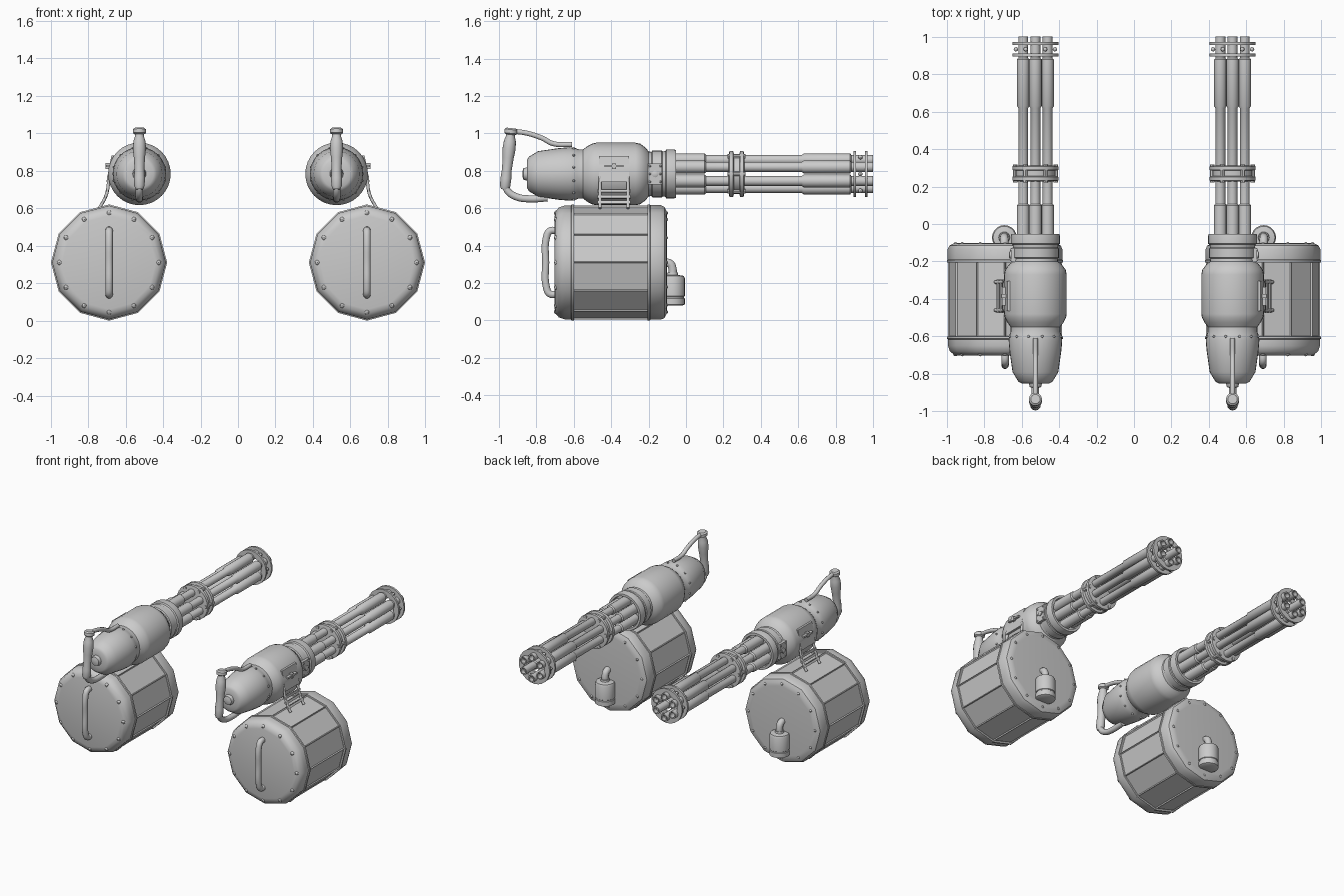
import bpy, bmesh
from math import pi, sin, cos, radians
from mathutils import Matrix, Vector

if "Cube" in bpy.data.objects:
    bpy.data.objects.remove(bpy.data.objects["Cube"])

GX, GZ = 0.526, 0.783      # gun axis
DX, DZ = 0.688, 0.31       # drum axis


def finish(ob, angle=35):
    """Smooth by angle and mirror the part to the other gun."""
    bpy.ops.object.select_all(action='DESELECT')
    ob.select_set(True)
    bpy.context.view_layer.objects.active = ob
    if angle:
        bpy.ops.object.shade_smooth_by_angle(angle=radians(angle))
    ob.modifiers.new("mirror", 'MIRROR').use_mirror_merge = False
    return ob


def to_object(name, bm, angle=35):
    bmesh.ops.recalc_face_normals(bm, faces=bm.faces)
    me = bpy.data.meshes.new(name)
    bm.to_mesh(me)
    bm.free()
    ob = bpy.data.objects.new(name, me)
    bpy.context.collection.objects.link(ob)
    return finish(ob, angle)


def add_lathe(bm, profile, matrix, segs, closed=False):
    """Revolve (radius, height) points; capped ends, or a closed ring section."""
    rings = [[bm.verts.new(matrix @ Vector((r * cos(2 * pi * i / segs), r * sin(2 * pi * i / segs), t)))
              for i in range(segs)] for r, t in profile]
    pairs = list(zip(rings, rings[1:]))
    if closed:
        pairs.append((rings[-1], rings[0]))
    faces = []
    for a, b in pairs:
        for i in range(segs):
            j = (i + 1) % segs
            faces.append(bm.faces.new((a[i], a[j], b[j], b[i])))
    if not closed:
        bm.faces.new(rings[0])
        bm.faces.new(rings[-1])
    return faces


def along_y(x, z):
    return Matrix.Translation((x, 0, z)) @ Matrix.Rotation(-pi / 2, 4, 'X')


def lathe(name, profile, matrix, segs=32, closed=False, angle=35):
    bm = bmesh.new()
    add_lathe(bm, profile, matrix, segs, closed)
    return to_object(name, bm, angle)


def tube(name, points, radius):
    cu = bpy.data.curves.new(name, 'CURVE')
    cu.dimensions = '3D'
    cu.bevel_depth, cu.bevel_resolution, cu.resolution_u = radius, 3, 5
    cu.use_fill_caps = True
    sp = cu.splines.new('BEZIER')
    sp.bezier_points.add(len(points) - 1)
    for bp, p in zip(sp.bezier_points, points):
        bp.co = p
        bp.handle_left_type = bp.handle_right_type = 'AUTO'
    ob = bpy.data.objects.new(name, cu)
    bpy.context.collection.objects.link(ob)
    bpy.ops.object.select_all(action='DESELECT')
    ob.select_set(True)
    bpy.context.view_layer.objects.active = ob
    bpy.ops.object.convert(target='MESH')
    return finish(bpy.context.view_layer.objects.active, 50)


def add_box(bm, centre, size, tilt=0):
    m = Matrix.Translation(centre) @ Matrix.Rotation(tilt, 4, 'Y') @ Matrix.Diagonal((*size, 1))
    return bmesh.ops.create_cube(bm, size=1, matrix=m)['verts']


def rivets(name, places, size):
    bm = bmesh.new()
    for p in places:
        bmesh.ops.create_uvsphere(bm, u_segments=8, v_segments=6, radius=size, matrix=Matrix.Translation(p))
    return to_object(name, bm)


def circle(x, y, z, r, n=12, start=0):
    return [(x + r * cos(start + 2 * pi * i / n), y, z + r * sin(start + 2 * pi * i / n)) for i in range(n)]


axis = along_y(GX, GZ)

# Gun housing
lathe("gun_housing", [
    (0.012, -0.875), (0.03, -0.87), (0.036, -0.85), (0.075, -0.85), (0.092, -0.84), (0.122, -0.79),
    (0.138, -0.68), (0.143, -0.62), (0.138, -0.59), (0.132, -0.575), (0.132, -0.55), (0.15, -0.525),
    (0.163, -0.50), (0.167, -0.48), (0.167, -0.27), (0.162, -0.245), (0.14, -0.215), (0.12, -0.2),
    (0.118, -0.185), (0.125, -0.18), (0.125, -0.13), (0.12, -0.125), (0.122, -0.11), (0.131, -0.105),
    (0.131, -0.065), (0.128, -0.053), (0.112, -0.053), (0.108, -0.08)], axis)
rivets("housing_rivets", circle(GX, -0.6, GZ, 0.141, 12, pi / 12), 0.007)

# Six stepped barrels with open bores
bm = bmesh.new()
for bx, _, bz in circle(GX, 0, GZ, 0.075, 6, pi / 2):
    add_lathe(bm, [(0.034, -0.1), (0.034, 0.1), (0.026, 0.108), (0.026, 0.618), (0.034, 0.63),
                   (0.034, 0.878), (0.026, 0.885), (0.026, 1.0), (0.018, 1.0), (0.018, 0.9)],
              along_y(bx, bz), 16)
to_object("barrels", bm)

# Barrel clamp: two flanges around a solid hub with bolts
lathe("barrel_clamp", [(0.1, 0.228), (0.122, 0.232), (0.122, 0.252), (0.106, 0.256), (0.106, 0.285),
                       (0.122, 0.289), (0.122, 0.308), (0.1, 0.312)], axis, 24)
bm = bmesh.new()
for bx, _, bz in circle(GX, 0, GZ, 0.108, 6):
    add_lathe(bm, [(0.012, 0.222), (0.012, 0.318)], along_y(bx, bz), 8)
to_object("clamp_bolts", bm)

# Thin muzzle rings
for i, y in enumerate((0.895, 0.956)):
    lathe(f"muzzle_ring_{i}", [(0.082, y), (0.122, y), (0.122, y + 0.014), (0.082, y + 0.014)],
          axis, 24, closed=True)
rivets("muzzle_spacers", circle(GX, 0.932, GZ, 0.104, 6, 0), 0.012)

# Rear grip, knob and the tubes that join it to the housing
low, high = Vector((GX, -0.967, 0.72)), Vector((GX, -0.937, 1.0))
grip_m = Matrix.Translation(low) @ (high - low).to_track_quat('Z', 'Y').to_matrix().to_4x4()
lathe("grip", [(0.02, -0.02), (0.028, 0), (0.029, 0.04), (0.026, 0.09), (0.03, 0.15), (0.035, 0.2),
               (0.032, 0.24), (0.024, 0.265), (0.024, 0.275), (0.035, 0.282), (0.035, 0.302),
               (0.025, 0.31)], grip_m, 16)
tube("upper_handle_tube", [(GX, -0.94, 1.012), (GX, -0.86, 1.003), (GX, -0.77, 0.975),
                           (GX, -0.71, 0.945), (GX, -0.61, 0.94)], 0.014)
tube("lower_handle_tube", [(GX, -0.967, 0.74), (GX, -0.955, 0.695), (GX, -0.91, 0.662),
                           (GX, -0.84, 0.65), (GX, -0.74, 0.655)], 0.02)

# Small bolted plate on the neck
bm = bmesh.new()
add_box(bm, (GX + 0.115, -0.165, GZ), (0.03, 0.075, 0.11))
to_object("neck_plate", bm, 0)
rivets("neck_plate_bolts", [(GX + 0.131, -0.165 + a, GZ + b) for a in (-0.028, 0.028) for b in (-0.042, 0, 0.042)],
       0.006)
lathe("neck_plate_boss", [(0.018, 0.1), (0.018, 0.137), (0.012, 0.14)],
      Matrix.Translation((GX, -0.165, GZ)) @ Matrix.Rotation(pi / 2, 4, 'Y'), 12)

# Feed port on the housing side, tapered at the top
bm = bmesh.new()
for v in add_box(bm, (0.665, -0.385, 0.81), (0.075, 0.16, 0.14)):
    if v.co.z > 0.81 and v.co.x > 0.665:
        v.co.x -= 0.027
add_box(bm, (0.695, -0.385, 0.825), (0.02, 0.1, 0.012))
add_box(bm, (0.695, -0.385, 0.825), (0.026, 0.022, 0.03))
to_object("feed_port", bm, 0)

# Feed chute: two side rails with rungs, curving down onto the drum
path = [(0.69, 0.77), (0.694, 0.71), (0.707, 0.66), (0.74, 0.6)]
for i, y in enumerate((-0.46, -0.31)):
    tube(f"chute_rail_{i}", [(x, y, z) for x, z in path], 0.009)
bm = bmesh.new()
for x, z, tilt in ((0.697, 0.692, -0.2), (0.708, 0.66, -0.35), (0.724, 0.63, -0.5)):
    add_box(bm, (x, -0.385, z), (0.012, 0.178, 0.016), tilt)
to_object("chute_rungs", bm, 0)

# Drum: twelve inset panels between two rounded caps
drum = along_y(DX, DZ)
bm = bmesh.new()
sides = add_lathe(bm, [(0.304, -0.605), (0.304, -0.2)], drum, 12)
bmesh.ops.recalc_face_normals(bm, faces=bm.faces)
bmesh.ops.inset_individual(bm, faces=sides, thickness=0.009, depth=-0.007)
to_object("drum_panels", bm, 0)
lathe("drum_front_cap", [(0.3, -0.6), (0.31, -0.6), (0.31, -0.612), (0.304, -0.615), (0.304, -0.65),
                         (0.294, -0.68), (0.272, -0.697), (0.25, -0.702)], drum, 12)
lathe("drum_back_cap", [(0.3, -0.205), (0.31, -0.205), (0.31, -0.193), (0.306, -0.19), (0.306, -0.135),
                        (0.297, -0.115), (0.275, -0.104), (0.25, -0.102)], drum, 12)
rivets("drum_front_rivets", circle(DX, -0.692, DZ, 0.264), 0.014)
rivets("drum_back_rivets", circle(DX, -0.106, DZ, 0.264), 0.01)

# Drum carrying handle
tube("drum_handle", [(DX, -0.69, 0.14), (DX, -0.728, 0.142), (DX, -0.746, 0.175), (DX, -0.75, 0.31),
                     (DX, -0.746, 0.445), (DX, -0.728, 0.478), (DX, -0.69, 0.48)], 0.02)

# Canister and elbow pipe on the back of the drum
lathe("canister", [(0.055, 0.08), (0.066, 0.086), (0.066, 0.118), (0.062, 0.121), (0.062, 0.127),
                   (0.066, 0.13), (0.066, 0.225), (0.06, 0.238), (0.03, 0.243), (0.028, 0.255)],
      Matrix.Translation((0.692, -0.072, 0)), 20)
tube("canister_pipe", [(0.692, -0.072, 0.235), (0.692, -0.072, 0.275), (0.692, -0.085, 0.303),
                       (0.692, -0.125, 0.31)], 0.023)
